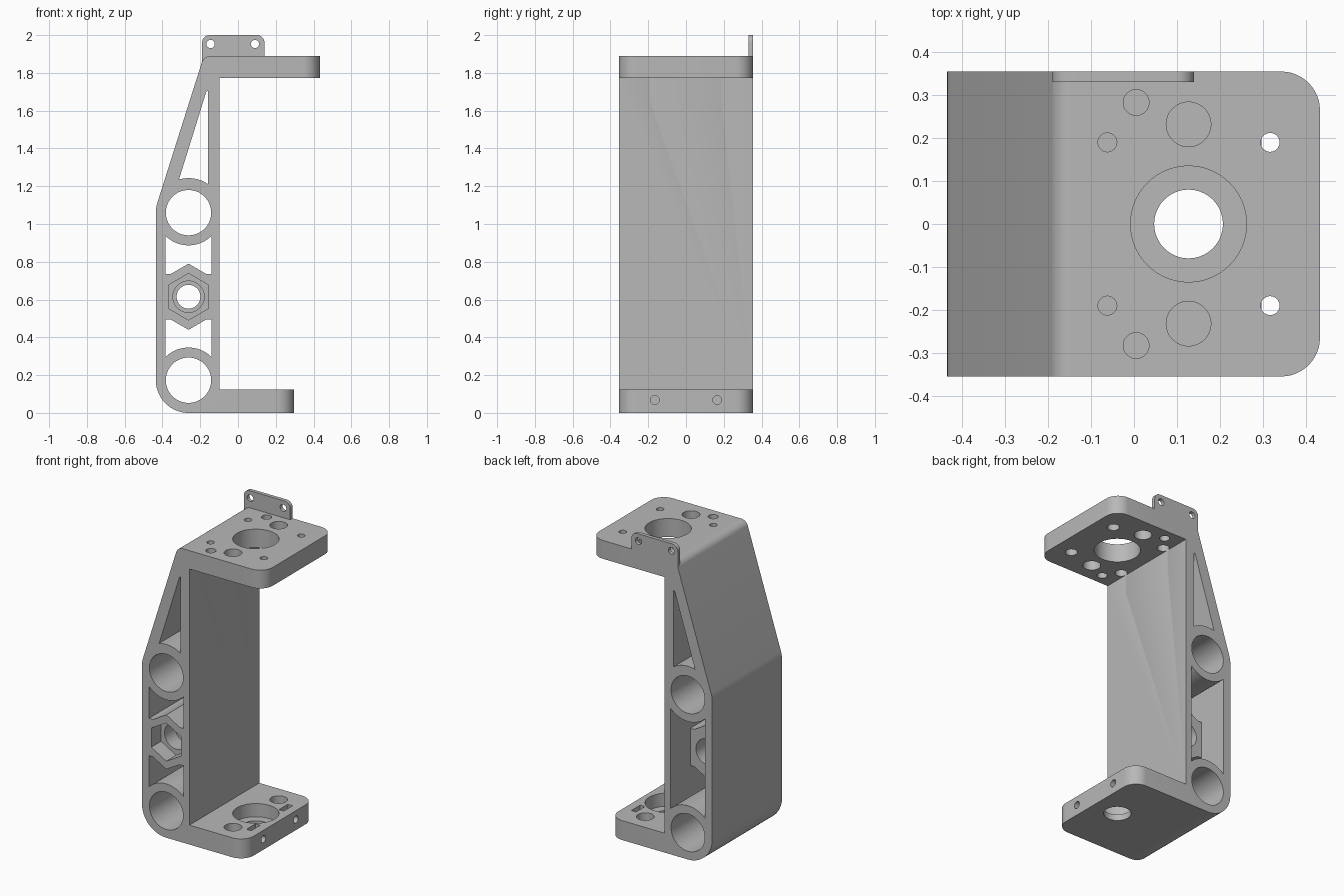
import bpy, bmesh
from math import sin, cos, radians

if "Cube" in bpy.data.objects:
    bpy.data.objects.remove(bpy.data.objects["Cube"])

grey = bpy.data.materials.new("plain grey")
grey.use_nodes = True
grey.diffuse_color = (0.48, 0.48, 0.48, 1)
grey.node_tree.nodes["Principled BSDF"].inputs["Base Color"].default_value = (0.48, 0.48, 0.48, 1)

HALF = 0.355               # half depth of the bracket
R = 0.173                  # outer radius around the tube holes
LOW, HIGH = (-0.262, 0.173), (-0.262, 1.06)
NUT = (-0.262, 0.615)
PLACE = {"x": lambda a, b, h: (h, a, b),
         "y": lambda a, b, h: (a, h, b),
         "z": lambda a, b, h: (a, b, h)}


def arc(c, r, start, end, n=20):
    angles = [radians(start + (end - start) * i / n) for i in range(n + 1)]
    return [(c[0] + r * cos(t), c[1] + r * sin(t)) for t in angles]


def circle(c, r, n=48):
    return arc(c, r, 0, 360, n)[:-1]


def prism(name, points, axis, lo, hi, round_at=(), radius=0.09):
    """Extrude a 2D profile along an axis; round depthwise corners at given x."""
    bm = bmesh.new()
    face = bm.faces.new([bm.verts.new(PLACE[axis](a, b, lo)) for a, b in points])
    out = bmesh.ops.extrude_face_region(bm, geom=[face])
    for v in out["geom"]:
        if isinstance(v, bmesh.types.BMVert):
            v.co["xyz".index(axis)] = hi
    bmesh.ops.recalc_face_normals(bm, faces=bm.faces)
    edges = [e for e in bm.edges for x in round_at
             if all(abs(v.co.x - x) < 1e-4 for v in e.verts)
             and abs(e.verts[0].co.y - e.verts[1].co.y) < 1e-4]
    if edges:
        bmesh.ops.bevel(bm, geom=edges, offset=radius, segments=12,
                        profile=0.5, affect="EDGES")
    mesh = bpy.data.meshes.new(name)
    bm.to_mesh(mesh)
    bm.free()
    mesh.materials.append(grey)
    obj = bpy.data.objects.new(name, mesh)
    bpy.context.collection.objects.link(obj)
    return obj


# C-shaped body with two flanges
outline = (arc(LOW, R, 270, 180) + arc(HIGH, R, 180, 162.3, 8)
           + arc((-0.144, 1.84), 0.05, 162.3, 90, 10)
           + [(0.433, 1.89), (0.433, 1.772), (-0.097, 1.772),
              (-0.097, 0.125), (0.297, 0.125), (0.297, 0)])
body = prism("bracket_body", outline, "y", -HALF, HALF, (0.433, 0.297))

helpers = []


def combine(obj, operation):
    obj.hide_render = True
    mod = body.modifiers.new(obj.name, "BOOLEAN")
    mod.operation, mod.solver, mod.object = operation, "EXACT", obj
    helpers.append(obj)


def cut(name, points, axis, lo, hi):
    combine(prism(name, points, axis, lo, hi), "DIFFERENCE")


# Upright mounting tab at the back of the top flange
tab = ([(-0.15, 1.82), (0.10, 1.82), (0.14, 1.86)]
       + arc((0.10, 1.96), 0.04, 0, 90, 8) + arc((-0.15, 1.96), 0.04, 90, 180, 8)
       + [(-0.19, 1.86)])
combine(prism("tab", tab, "y", 0.331, HALF), "UNION")
for x in (-0.145, 0.09):
    cut("tab_hole", circle((x, 1.953), 0.022, 24), "y", 0.3, 0.4)

# Tube holes and windows through the upright
for c in (LOW, HIGH):
    cut("tube_hole", circle(c, 0.12, 64), "y", -0.4, 0.4)
cut("triangle_window", arc(HIGH, 0.183, 56, 106) + [(-0.168, 1.70), (-0.16, 1.705)],
    "y", -0.4, 0.4)
top_arc, low_arc = arc(HIGH, R, 225, 315), arc(LOW, R, 45, 135)
for name, curve, s in (("upper_window", top_arc, 1), ("lower_window", low_arc[::-1], -1)):
    z = NUT[1] + 0.12 * s
    right, left = curve[-1][0], curve[0][0]
    cut(name, curve + [(right, z), (NUT[0] + 0.095, z), (NUT[0], z + 0.055 * s),
                       (NUT[0] - 0.095, z), (left, z)], "y", -0.4, 0.4)
cut("rear_window", top_arc + low_arc, "y", 0.155, 0.4)

# Hexagonal nut pocket with stepped bore
cut("nut_pocket", arc(NUT, 0.123, 30, 330, 5), "y", -0.4, -0.255)
cut("bore", circle(NUT, 0.063), "y", -0.4, 0.4)
cut("front_bore", circle(NUT, 0.083), "y", -0.3, -0.15)
cut("rear_bore", circle(NUT, 0.083), "y", 0.05, 0.3)

# Drilled pattern in the flanges
AXIS = (0.127, 0)
cut("top_opening", circle(AXIS, 0.135, 64), "z", 1.7, 1.95)
cut("bottom_recess", circle(AXIS, 0.135, 64), "z", 0.04, 0.2)
cut("bottom_opening", circle(AXIS, 0.08, 64), "z", -0.1, 0.2)
for s in (-1, 1):
    cut("top_large_hole", circle((0.127, 0.232 * s), 0.052), "z", 1.7, 1.95)
    cut("top_medium_hole", circle((0.005, 0.283 * s), 0.03, 32), "z", 1.7, 1.95)
    for x in (-0.062, 0.317):
        cut("screw_hole", circle((x, 0.19 * s), 0.022, 32), "z", 1.7, 1.95)
        cut("screw_head_recess", circle((x, 0.19 * s), 0.036, 32), "z", 1.65, 1.83)
    cut("bottom_blind_hole", circle((0.127, 0.232 * s), 0.052), "z", 0.05, 0.2)
    y = 0.165 * s
    cut("nut_slot", [(0.208, y - 0.045), (0.242, y - 0.045),
                     (0.242, y + 0.045), (0.208, y + 0.045)], "z", 0.025, 0.2)
    cut("side_hole", circle((y, 0.068), 0.023, 24), "x", 0.225, 0.4)

# Bake the cuts and remove the helpers
depsgraph = bpy.context.evaluated_depsgraph_get()
baked = bpy.data.meshes.new_from_object(body.evaluated_get(depsgraph))
body.modifiers.clear()
body.data = baked
baked.materials.clear()
baked.materials.append(grey)
for p in baked.polygons:
    p.material_index = 0
for obj in helpers:
    bpy.data.objects.remove(obj)

for obj in bpy.context.selected_objects:
    obj.select_set(False)
body.select_set(True)
bpy.context.view_layer.objects.active = body
bpy.ops.object.shade_smooth_by_angle(angle=radians(30))
